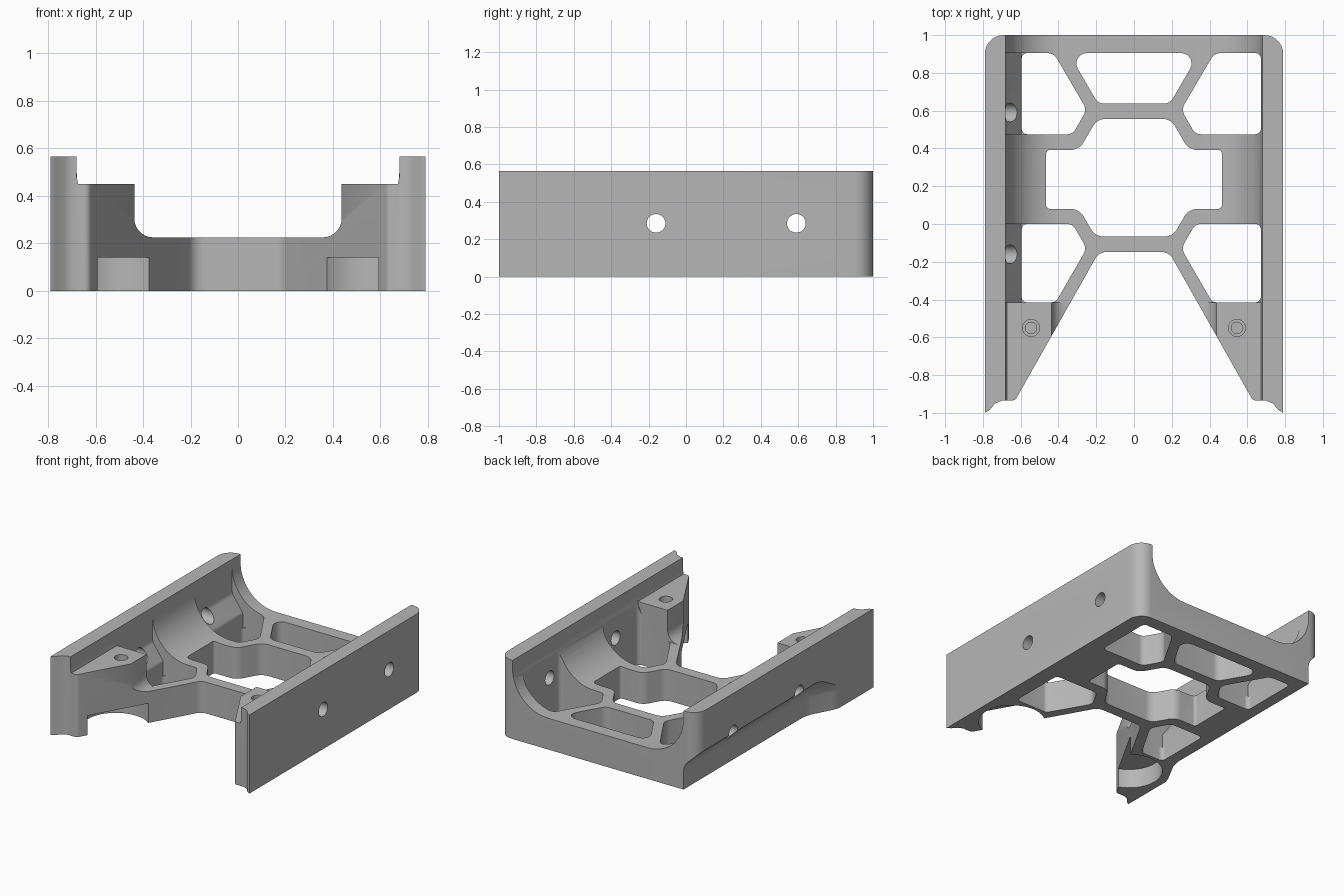
import bpy, bmesh, math
from mathutils import Vector

cube = bpy.data.objects.get("Cube")
if cube:
    bpy.data.objects.remove(cube)

grey = bpy.data.materials.new("plain grey")
grey.use_nodes = True
colour = (0.47, 0.47, 0.47, 1)
grey.diffuse_color = colour
grey.node_tree.nodes["Principled BSDF"].inputs["Base Color"].default_value = colour


def loft(name, sections):
    """Closed solid through matching rings of points."""
    bm = bmesh.new()
    rings = [[bm.verts.new(p) for p in ring] for ring in sections]
    count = len(rings[0])
    for a, b in zip(rings, rings[1:]):
        for i in range(count):
            j = (i + 1) % count
            bm.faces.new((a[i], a[j], b[j], b[i]))
    bm.faces.new(rings[0])
    bm.faces.new(rings[-1])
    bmesh.ops.recalc_face_normals(bm, faces=bm.faces)
    mesh = bpy.data.meshes.new(name)
    bm.to_mesh(mesh)
    bm.free()
    obj = bpy.data.objects.new(name, mesh)
    bpy.context.collection.objects.link(obj)
    return obj


def rounded(corners, steps=7):
    """Polygon of (x, y, radius) corners with rounded corners."""
    out = []
    for i, (x, y, r) in enumerate(corners):
        p = Vector((x, y))
        if r == 0:
            out.append(p)
            continue
        a = (Vector(corners[i - 1][:2]) - p).normalized()
        b = (Vector(corners[(i + 1) % len(corners)][:2]) - p).normalized()
        half = a.angle(b) / 2
        centre = p + (a + b).normalized() * (r / math.sin(half))
        start = p + a * (r / math.tan(half)) - centre
        end = p + b * (r / math.tan(half)) - centre
        turn = start.angle_signed(end)
        for k in range(steps + 1):
            t = -turn * k / steps
            c, s = math.cos(t), math.sin(t)
            out.append(centre + Vector((start.x * c - start.y * s, start.x * s + start.y * c)))
    return out


def plan(name, pts, z0, z1):
    return loft(name, [[(p[0], p[1], z) for p in pts] for z in (z0, z1)])


def along_y(name, pts, y0, y1):
    return loft(name, [[(p[0], y, p[1]) for p in pts] for y in (y0, y1)])


def circle(u, v, r, n=32):
    return [(u + r * math.cos(i * math.tau / n), v + r * math.sin(i * math.tau / n)) for i in range(n)]


def mirrored(pts):
    """Complete a symmetric outline from its +x half."""
    return pts + [(-x, *rest) for x, *rest in reversed(pts)]


# Full-height block in the plan outline
half_outline = [(0.79, 1, 0.1), (0.79, -1, 0), (0.765, -0.985, 0), (0.735, -0.95, 0),
                (0.70, -0.935, 0), (0.63, -0.935, 0.03), (0.185, -0.148, 0.07)]
# the outline runs clockwise from the rear corner to the middle of the front bar
bracket = plan("bracket_body", rounded(mirrored(half_outline)), 0, 0.565)
cutters = []

# Wide channel with concave fillets between the side walls
channel = [(0.68, 0.8, 0), (0.68, 0.225, 0.28)]
cutters.append(along_y("channel_cutter", rounded(mirrored(channel), 14), -0.415, 1.2))

# Narrower channel that leaves the two front mounting blocks
steps = [(0.68, 0.8, 0), (0.68, 0.48, 0), (0.673, 0.45, 0), (0.437, 0.45, 0), (0.437, 0.225, 0.08)]
cutters.append(along_y("block_channel_cutter", rounded(mirrored(steps)), -1.2, -0.414))

# Lightening holes through the web
rear_window = [(0.345, 0.905, 0.055), (0.19, 0.637, 0.06)]
cutters.append(plan("rear_window_cutter", rounded(mirrored(rear_window)), -0.1, 0.8))
centre_window = [(0.195, 0.557, 0.08), (0.29, 0.392, 0.08), (0.465, 0.392, 0.02),
                 (0.465, 0.08, 0.02), (0.29, 0.08, 0.08), (0.205, -0.067, 0.08)]
cutters.append(plan("centre_window_cutter", rounded(mirrored(centre_window)), -0.1, 0.8))

for side in (1, -1):
    inner = 0.672 if side > 0 else 0.595
    rear = [(inner, 0.905, 0.03), (0.425, 0.905, 0.06), (0.25, 0.605, 0.06),
            (0.325, 0.475, 0.05), (inner, 0.475, 0.03)]
    front = [(inner, 0, 0.03), (0.325, 0, 0.05), (0.25, -0.13, 0.06),
             (0.415, -0.415, 0.04), (inner, -0.415, 0.03)]
    for label, pts in (("rear_side", rear), ("front_side", front)):
        pts = [(side * x, y, r) for x, y, r in pts]
        cutters.append(plan(label + "_window_cutter", rounded(pts), -0.1, 0.8))

    # Screw holes in the mounting blocks and round pockets beneath them
    for r, depth in ((0.045, 0.37), (0.03, 0.25)):
        cutters.append(plan("screw_hole_cutter", circle(side * 0.545, -0.55, r), depth, 0.6))
    cutters.append(plan("under_pocket_cutter", circle(side * 0.51, -0.66, 0.222, 48), -0.1, 0.14))

# Right wall steps inwards: sloping shelves inside, undercut outside
shelf = [(-0.5, 0.8, 0), (-0.68, 0.8, 0), (-0.68, 0.32, 0.06), (-0.595, 0.2, 0.04), (-0.595, 0.1, 0), (-0.5, 0.1, 0)]
for y0, y1 in ((0.475, 0.905), (-0.415, 0)):
    cutters.append(along_y("shelf_cutter", rounded(shelf), y0, y1))
under = rounded([(-0.9, -0.1, 0), (-0.9, 0.28, 0), (-0.79, 0.28, 0), (-0.68, 0.17, 0.1), (-0.68, -0.1, 0)])
cutters.append(loft("undercut_cutter", [
    [(p.x - shift, y, p.y) for p in under]
    for y, shift in ((1.1, 0), (-0.36, 0), (-0.42, 0.015), (-0.56, 0.09), (-0.62, 0.115))]))

# Cross holes through both side walls
for y in (0.59, -0.16):
    ring = circle(y, 0.285, 0.05)
    cutters.append(loft("cross_hole_cutter", [[(x, p[0], p[1]) for p in ring] for x in (-1, 1)]))

# Cut everything in turn, then drop the cutters
bpy.context.view_layer.objects.active = bracket
bracket.select_set(True)
for cutter in cutters:
    mod = bracket.modifiers.new("cut", 'BOOLEAN')
    mod.operation = 'DIFFERENCE'
    mod.solver = 'EXACT'
    mod.object = cutter
    bpy.ops.object.modifier_apply(modifier=mod.name)
    bpy.data.objects.remove(cutter)

bracket.data.materials.clear()
bracket.data.materials.append(grey)
for poly in bracket.data.polygons:
    poly.material_index = 0
bpy.ops.object.shade_smooth_by_angle(angle=math.radians(30))
